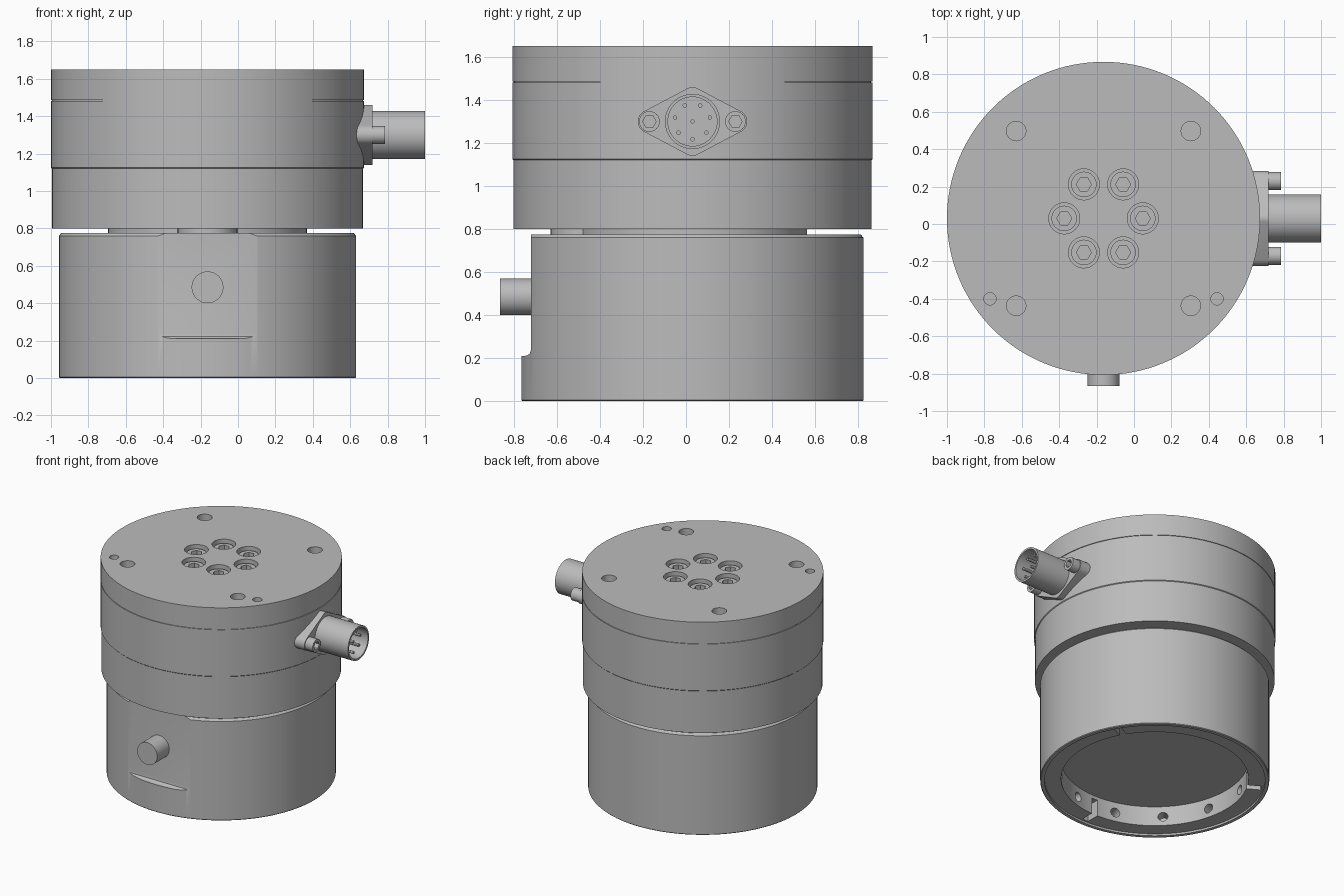
import bpy, bmesh, math
from mathutils import Matrix, Vector

old = bpy.data.objects.get("Cube")
if old:
    bpy.data.objects.remove(old)

CX, CY = -0.163, 0.03          # axis of the round housing
AXIS = Vector((CX, CY, 0))
UP, RIGHT, FRONT = Vector((0, 0, 1)), Vector((1, 0, 0)), Vector((0, -1, 0))

GREY = (0.5, 0.5, 0.5, 1)
metal = bpy.data.materials.new("grey_metal")
metal.use_nodes = True
metal.diffuse_color = GREY
metal.node_tree.nodes["Principled BSDF"].inputs["Base Color"].default_value = GREY


def finish(name, bm, smooth=True):
    bmesh.ops.recalc_face_normals(bm, faces=bm.faces)
    mesh = bpy.data.meshes.new(name)
    bm.to_mesh(mesh)
    bm.free()
    mesh.materials.append(metal)
    ob = bpy.data.objects.new(name, mesh)
    bpy.context.collection.objects.link(ob)
    if smooth:
        shade(ob)
    return ob


def shade(ob):
    bpy.ops.object.select_all(action='DESELECT')
    ob.select_set(True)
    bpy.context.view_layer.objects.active = ob
    bpy.ops.object.shade_smooth_by_angle(angle=math.radians(30))


def prism(bm, pts, start, direction, length):
    """Extrude a flat outline from start along direction."""
    if direction == RIGHT:      # outline is (y, z)
        u, v = Vector((0, 1, 0)), UP
    elif direction == UP:       # outline is (x, y)
        u, v = RIGHT, Vector((0, 1, 0))
    else:
        u = UP.cross(direction).normalized()
        v = direction.cross(u)
    rings = [[bm.verts.new(start + u * a + v * b + direction * d) for a, b in pts]
             for d in (0, length)]
    bm.faces.new(rings[0])
    bm.faces.new(rings[1])
    for i in range(len(pts)):
        j = (i + 1) % len(pts)
        bm.faces.new((rings[0][i], rings[0][j], rings[1][j], rings[1][i]))


def circle(r, n=32, turn=0.0, cx=0, cy=0):
    return [(cx + r * math.cos(turn + math.tau * i / n),
             cy + r * math.sin(turn + math.tau * i / n)) for i in range(n)]


def rod(bm, r, start, direction, length, n=32):
    prism(bm, circle(r, n), Vector(start), direction, length)


def lathe(name, profile, n=128):
    """Spin a radius/height profile about the housing axis."""
    bm = bmesh.new()
    verts = [bm.verts.new((CX + r, CY, z)) for r, z in profile]
    edges = [bm.edges.new(p) for p in zip(verts, verts[1:])]
    bmesh.ops.spin(bm, geom=verts + edges, cent=AXIS, axis=UP,
                   angle=math.tau, steps=n, use_duplicate=False)
    bmesh.ops.remove_doubles(bm, verts=bm.verts, dist=0.0002)
    return finish(name, bm, False)


def cut(ob, bm):
    """Subtract the solids held in bm, then discard the cutter."""
    tool = finish("cutter", bm, False)
    tool.hide_render = True
    mod = ob.modifiers.new("cut", 'BOOLEAN')
    mod.operation, mod.solver, mod.object = 'DIFFERENCE', 'EXACT', tool
    bpy.context.view_layer.update()
    graph = bpy.context.evaluated_depsgraph_get()
    result = bpy.data.meshes.new_from_object(ob.evaluated_get(graph))
    ob.modifiers.clear()
    ob.data = result
    bpy.data.objects.remove(tool)
    shade(ob)


def polar(deg):
    a = math.radians(deg)
    return Vector((math.cos(a), math.sin(a), 0))


# Lower housing with a recessed underside
lower = lathe("lower_housing", [
    (0, 0.165), (0.65, 0.165), (0.65, 0.015), (0.765, 0.015), (0.765, 0),
    (0.79, 0), (0.795, 0.005), (0.795, 0.76), (0.782, 0.775), (0, 0.775)])
bm = bmesh.new()
# Front flat with a filleted foot
prism(bm, [(-1, 0.21), (-0.75, 0.21), (-0.737, 0.213), (-0.726, 0.222), (-0.72, 0.24),
           (-0.72, 0.9), (-1, 0.9)], Vector((CX - 0.6, 0, 0)), RIGHT, 1.2)
# Radial screw holes in the rim
for k in range(12):
    d = polar(15 + 30 * k)
    rod(bm, 0.035, AXIS + d * 0.6 + UP * 0.085, d, 0.13, 20)
# Three radial slots
for deg in (-90, 30, 150):
    d = polar(deg)
    prism(bm, [(-0.025, -0.2), (0.025, -0.2), (0.025, 0.14), (-0.025, 0.14)],
          AXIS + d * 0.6, d, 0.15)
cut(lower, bm)

# Neck with a front lug
neck = bmesh.new()
rod(neck, 0.533, AXIS + UP * 0.77, UP, 0.035, 96)
rod(neck, 0.16, AXIS + FRONT * 0.5 + UP * 0.771, UP, 0.033)
finish("neck", neck)

# Upper housing with a seam groove under the cover
upper = lathe("upper_housing", [
    (0, 0.80), (0.832, 0.80), (0.832, 1.12), (0.837, 1.125), (0.837, 1.482),
    (0.831, 1.482), (0.831, 1.487), (0.837, 1.487), (0.837, 1.65), (0, 1.65)])
TOP = 1.65
bolts = [AXIS + polar(60 * k) * 0.21 for k in range(6)]
bm = bmesh.new()
for p in bolts:
    rod(bm, 0.083, p + UP * (TOP - 0.08), UP, 0.2)
for sx in (-1, 1):
    for sy in (-1, 1):
        rod(bm, 0.052, AXIS + Vector((sx * 0.467, sy * 0.467, TOP - 0.12)), UP, 0.3)
    rod(bm, 0.033, AXIS + Vector((sx * 0.607, -0.43, TOP - 0.1)), UP, 0.3, 24)
cut(upper, bm)


def socket_screw(name, r, base, direction, height, hex_r):
    body, socket = bmesh.new(), bmesh.new()
    rod(body, r, base, direction, height)
    prism(socket, circle(hex_r, 6), base + direction * height * 0.45, direction, height)
    cut(finish(name, body, False), socket)


# Ring of sunken screws on the top
for i, p in enumerate(bolts):
    socket_screw(f"top_screw_{i + 1}", 0.068, p + UP * (TOP - 0.085), UP, 0.06, 0.04)

# Front knob
knob = bmesh.new()
rod(knob, 0.085, (CX, -0.70, 0.485), FRONT, 0.165, 40)
finish("front_knob", knob)

# Connector flange: rounded diamond
ZC = 1.30
dots = [p for y, z, r in ((-0.2, 0, 0.054), (0.2, 0, 0.054), (0, 0.11, 0.05), (0, -0.11, 0.05))
        for p in circle(r, 32, 0, y, z)]
bm = bmesh.new()
outline = [bm.verts.new((a, b, 0)) for a, b in dots]
hull = bmesh.ops.convex_hull(bm, input=outline)
rim = {v for f in bm.faces for v in f.verts}
pts = sorted(((v.co.x, v.co.y) for v in rim), key=lambda p: math.atan2(p[1], p[0]))
bm.free()


def is_corner(i):
    (ax, ay), (bx, by), (cx, cy) = pts[i - 1], pts[i], pts[(i + 1) % len(pts)]
    return (bx - ax) * (cy - by) - (by - ay) * (cx - bx) > 1e-7


while not all(is_corner(i) for i in range(len(pts))):
    pts = [p for i, p in enumerate(pts) if is_corner(i)]
flange = bmesh.new()
prism(flange, pts, Vector((0.6, CY, ZC)), RIGHT, 0.12)
finish("connector_flange", flange)

for side, y in (("left", 0.2), ("right", -0.2)):
    socket_screw(f"connector_screw_{side}", 0.048, Vector((0.71, CY + y, ZC)), RIGHT, 0.075, 0.031)

# Hollow connector barrel and its pins
barrel, bore = bmesh.new(), bmesh.new()
rod(barrel, 0.128, (0.70, CY, ZC), RIGHT, 0.30, 48)
rod(bore, 0.114, (0.78, CY, ZC), RIGHT, 0.4, 48)
cut(finish("connector_barrel", barrel, False), bore)
pins = bmesh.new()
for y, z in [(0, 0)] + circle(0.083, 7, -math.pi / 2):
    rod(pins, 0.01, (0.77, CY + y, ZC + z), RIGHT, 0.19, 12)
finish("connector_pins", pins)
